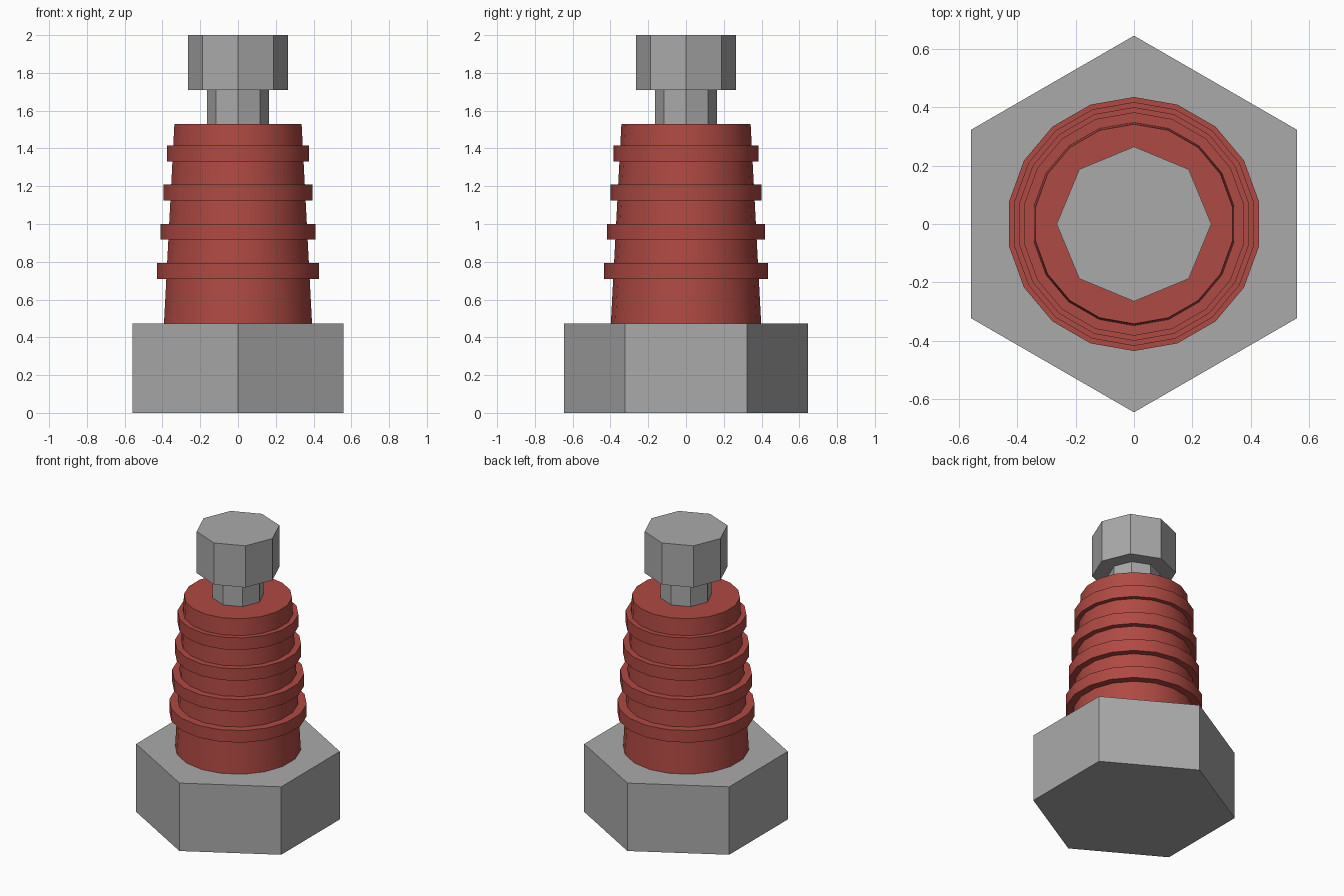
import bpy, math

if "Cube" in bpy.data.objects:
    bpy.data.objects.remove(bpy.data.objects["Cube"])


def material(name, color):
    m = bpy.data.materials.new(name)
    m.diffuse_color = (*color, 1.0)
    m.use_nodes = True
    m.node_tree.nodes["Principled BSDF"].inputs["Base Color"].default_value = m.diffuse_color
    return m


grey = material("steel_grey", (0.40, 0.40, 0.40))
red = material("insulator_red", (0.43, 0.067, 0.056))


def prism(name, sides, r1, r2, z1, z2, mat, smooth=False):
    """Upright prism or cone with a corner pointing along +y."""
    bpy.ops.mesh.primitive_cone_add(vertices=sides, radius1=r1, radius2=r2,
                                    depth=z2 - z1, location=(0, 0, (z1 + z2) / 2))
    ob = bpy.context.object
    ob.name = name
    ob.data.materials.append(mat)
    if smooth:
        bpy.ops.object.shade_smooth_by_angle(angle=math.radians(30))
    return ob


# Hexagonal base
prism("hex_base", 6, 0.645, 0.645, 0.0, 0.473, grey)

# Tapered insulator body
prism("insulator_body", 18, 0.398, 0.342, 0.473, 1.53, red, True)

# Ribs around the body, shrinking upward
for i in range(4):
    z = 0.71 + i * 0.207
    r = 0.435 - i * 0.0175
    prism(f"insulator_rib_{i + 1}", 18, r, r, z, z + 0.084, red, True)

# Terminal neck and cap
prism("terminal_neck", 8, 0.164, 0.164, 1.53, 1.71, grey)
prism("terminal_cap", 8, 0.265, 0.265, 1.71, 2.0, grey)
